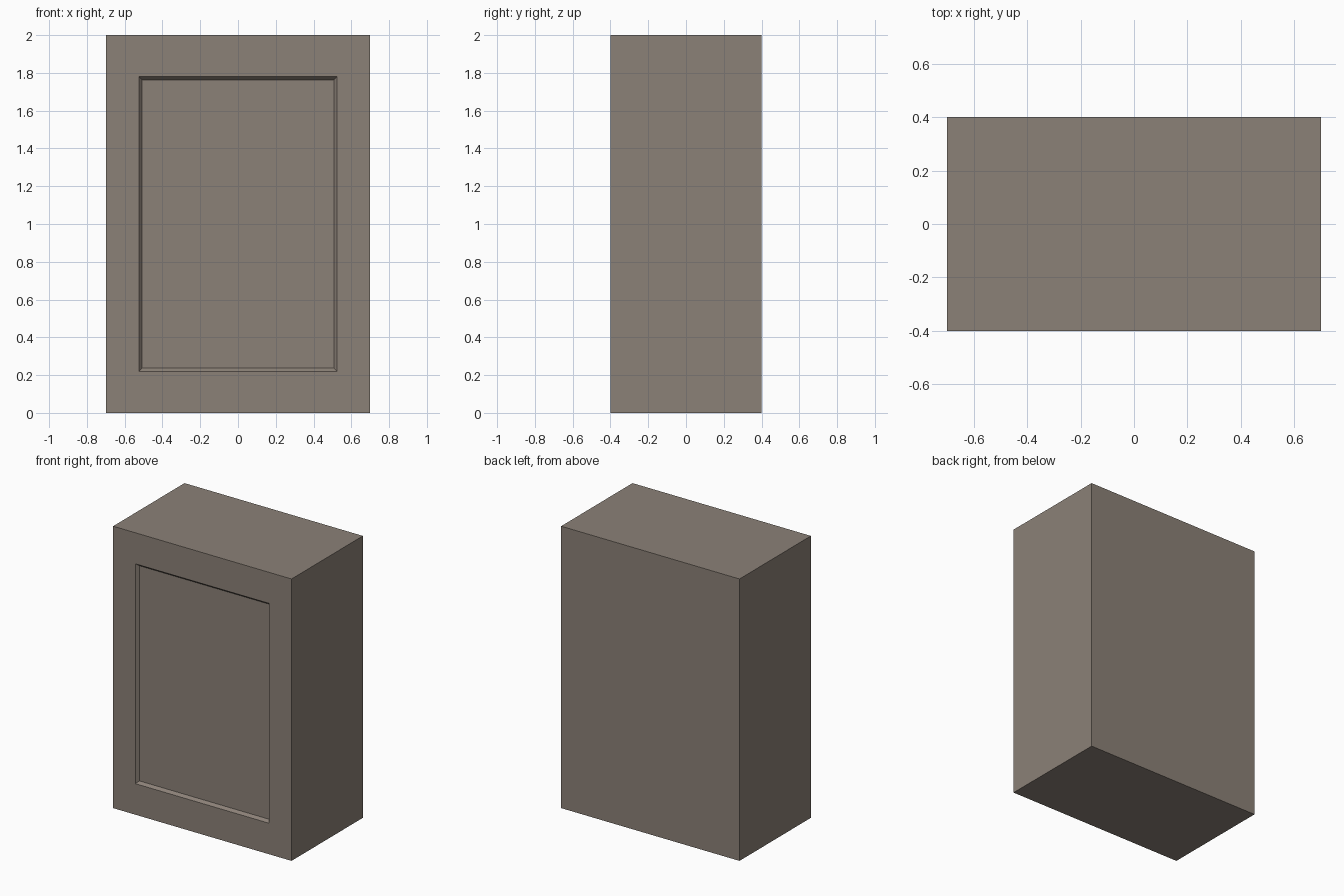
import bpy, bmesh

if "Cube" in bpy.data.objects:
    bpy.data.objects.remove(bpy.data.objects["Cube"])

WIDTH, DEPTH, HEIGHT = 1.4, 0.8, 2.0
PANEL_X, PANEL_Z = 0.525, 0.78   # half sizes of the panel opening
BEVEL, RECESS = 0.024, 0.02      # sloped border width and panel depth

# Cabinet body
bm = bmesh.new()
bmesh.ops.create_cube(bm, size=1)
bmesh.ops.scale(bm, vec=(WIDTH, DEPTH, HEIGHT), verts=bm.verts)
bm.normal_update()

# Frame around the panel on the front face
front = min(bm.faces, key=lambda f: f.calc_center_median().y)
bmesh.ops.inset_individual(bm, faces=[front], thickness=0.1)
for v in front.verts:
    v.co.x = PANEL_X if v.co.x > 0 else -PANEL_X
    v.co.z = PANEL_Z if v.co.z > 0 else -PANEL_Z

# Recessed panel with a sloped border
bmesh.ops.inset_individual(bm, faces=[front], thickness=BEVEL)
bmesh.ops.translate(bm, vec=(0, RECESS, 0), verts=front.verts)

# Stand on the ground
bmesh.ops.translate(bm, vec=(0, 0, HEIGHT / 2), verts=bm.verts)
bmesh.ops.recalc_face_normals(bm, faces=bm.faces)

mesh = bpy.data.meshes.new("paneled_block")
bm.to_mesh(mesh)
bm.free()
block = bpy.data.objects.new("paneled_block", mesh)
bpy.context.collection.objects.link(block)

# Warm grey-brown stone colour
stone = bpy.data.materials.new("warm_stone")
stone.diffuse_color = (0.26, 0.22, 0.185, 1)
stone.use_nodes = True
stone.node_tree.nodes["Principled BSDF"].inputs["Base Color"].default_value = stone.diffuse_color
mesh.materials.append(stone)
